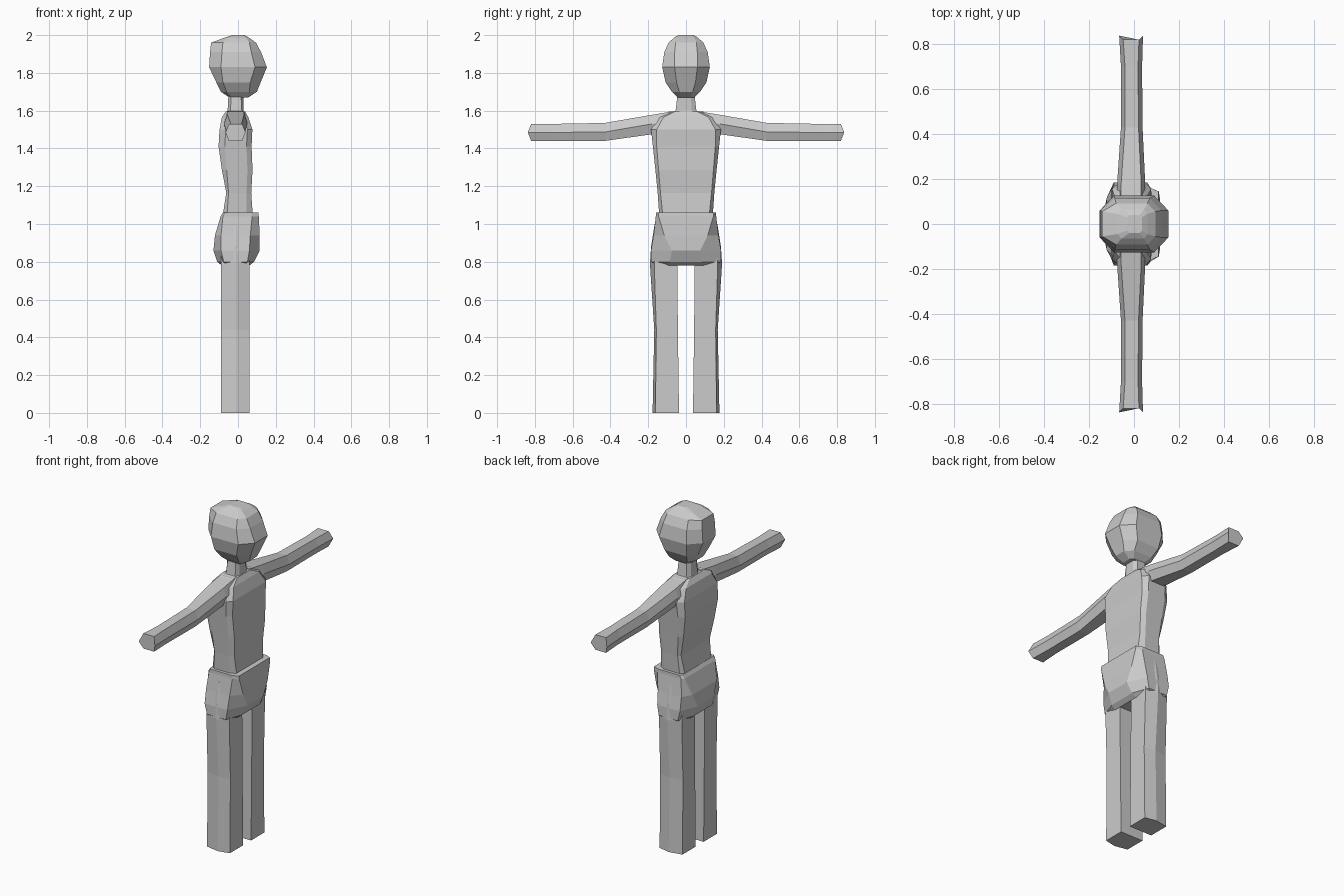
import bpy, bmesh

grey = bpy.data.materials.new("light_grey")
grey.diffuse_color = (0.6, 0.6, 0.6, 1)


def loft(name, rings, mirror=False):
    """Skin a stack of equal-length point rings and cap both ends."""
    bm = bmesh.new()
    loops = [[bm.verts.new(p) for p in ring] for ring in rings]
    n = len(loops[0])
    for a, b in zip(loops, loops[1:]):
        for i in range(n):
            j = (i + 1) % n
            bm.faces.new((a[i], a[j], b[j], b[i]))
    bm.faces.new(loops[0])
    bm.faces.new(loops[-1])
    bmesh.ops.recalc_face_normals(bm, faces=bm.faces)
    mesh = bpy.data.meshes.new(name)
    bm.to_mesh(mesh)
    bm.free()
    mesh.materials.append(grey)
    obj = bpy.data.objects.new(name, mesh)
    bpy.context.collection.objects.link(obj)
    if mirror:
        mod = obj.modifiers.new("mirror", 'MIRROR')
        mod.use_axis = (False, True, False)
        mod.use_mirror_merge = False
    return obj


def octagon(z, x0, x1, s0, s1, f, h):
    """x0..x1: full depth, s0..s1: depth of side panel, f: flat half width, h: full half width."""
    return [(x1, -f, z), (x1, f, z), (s1, h, z), (s0, h, z),
            (x0, f, z), (x0, -f, z), (s0, -h, z), (s1, -h, z)]


# Head: faceted egg
loft("head", [octagon(*r) for r in (
    (1.67, -0.045, 0.055, -0.03, 0.04, 0.025, 0.045),
    (1.70, -0.09, 0.10, -0.06, 0.06, 0.035, 0.075),
    (1.75, -0.115, 0.12, -0.08, 0.065, 0.05, 0.108),
    (1.83, -0.153, 0.153, -0.09, 0.09, 0.06, 0.126),
    (1.91, -0.148, 0.122, -0.085, 0.07, 0.06, 0.115),
    (1.96, -0.142, 0.095, -0.08, 0.06, 0.055, 0.092),
    (1.985, -0.075, 0.06, -0.055, 0.045, 0.045, 0.065),
    (2.0, -0.03, 0.035, -0.02, 0.025, 0.03, 0.04))])

# Neck
loft("neck", [octagon(*r) for r in (
    (1.56, -0.065, 0.04, -0.045, 0.02, 0.04, 0.07),
    (1.60, -0.055, 0.03, -0.04, 0.02, 0.03, 0.055),
    (1.70, -0.05, 0.03, -0.035, 0.015, 0.025, 0.043))])

# Torso: broad front and back with narrow corner bevels
loft("torso", [octagon(*r) for r in (
    (1.02, -0.085, 0.08, -0.06, 0.045, 0.12, 0.14),
    (1.165, -0.062, 0.07, -0.05, 0.045, 0.135, 0.15),
    (1.285, -0.085, 0.077, -0.06, 0.05, 0.145, 0.162),
    (1.41, -0.103, 0.072, -0.07, 0.045, 0.155, 0.175),
    (1.50, -0.098, 0.076, -0.065, 0.05, 0.155, 0.185),
    (1.565, -0.085, 0.055, -0.06, 0.03, 0.12, 0.15),
    (1.595, -0.065, 0.038, -0.05, 0.02, 0.06, 0.09))])

# Pelvis: front panel narrows toward the crotch
loft("pelvis", [octagon(*r) for r in (
    (0.78, -0.085, 0.06, -0.06, 0.03, 0.09, 0.155),
    (0.80, -0.11, 0.085, -0.075, 0.05, 0.085, 0.185),
    (0.86, -0.13, 0.115, -0.09, 0.06, 0.075, 0.185),
    (0.94, -0.122, 0.115, -0.09, 0.065, 0.115, 0.172),
    (1.04, -0.092, 0.11, -0.08, 0.075, 0.145, 0.16),
    (1.06, -0.08, 0.108, -0.07, 0.075, 0.145, 0.16))])


# Arms: hexagonal section, pointed along front and back
def arm_ring(y, top, mid, low, x0, x1, inset=0.018, tip=0):
    return [(x0 + inset, y, top), (x1 - inset, y, top), (x1, y + tip, mid),
            (x1 - inset, y, low), (x0 + inset, y, low), (x0, y + tip, mid)]


loft("arm", [arm_ring(*r) for r in (
    (0.06, 1.598, 1.54, 1.46, -0.075, 0.05),
    (0.18, 1.578, 1.53, 1.475, -0.075, 0.05),
    (0.43, 1.535, 1.487, 1.44, -0.058, 0.038),
    (0.70, 1.53, 1.485, 1.44, -0.058, 0.036),
    (0.82, 1.53, 1.485, 1.44, -0.066, 0.04, 0.018, 0.018))], mirror=True)


# Legs: five-sided section with a ridge down the outer side
def leg_ring(z, inner, flat, outer, x0=-0.09, x1=0.06):
    return [(x0, inner, z), (x1, inner, z), (x1, flat, z),
            (-0.01, outer, z), (x0, flat, z)]


loft("leg", [leg_ring(*r) for r in (
    (0.0, 0.037, 0.162, 0.177),
    (0.44, 0.043, 0.157, 0.168),
    (0.79, 0.046, 0.168, 0.191),
    (0.88, 0.046, 0.165, 0.185),
    (1.0, 0.046, 0.15, 0.166))], mirror=True)
